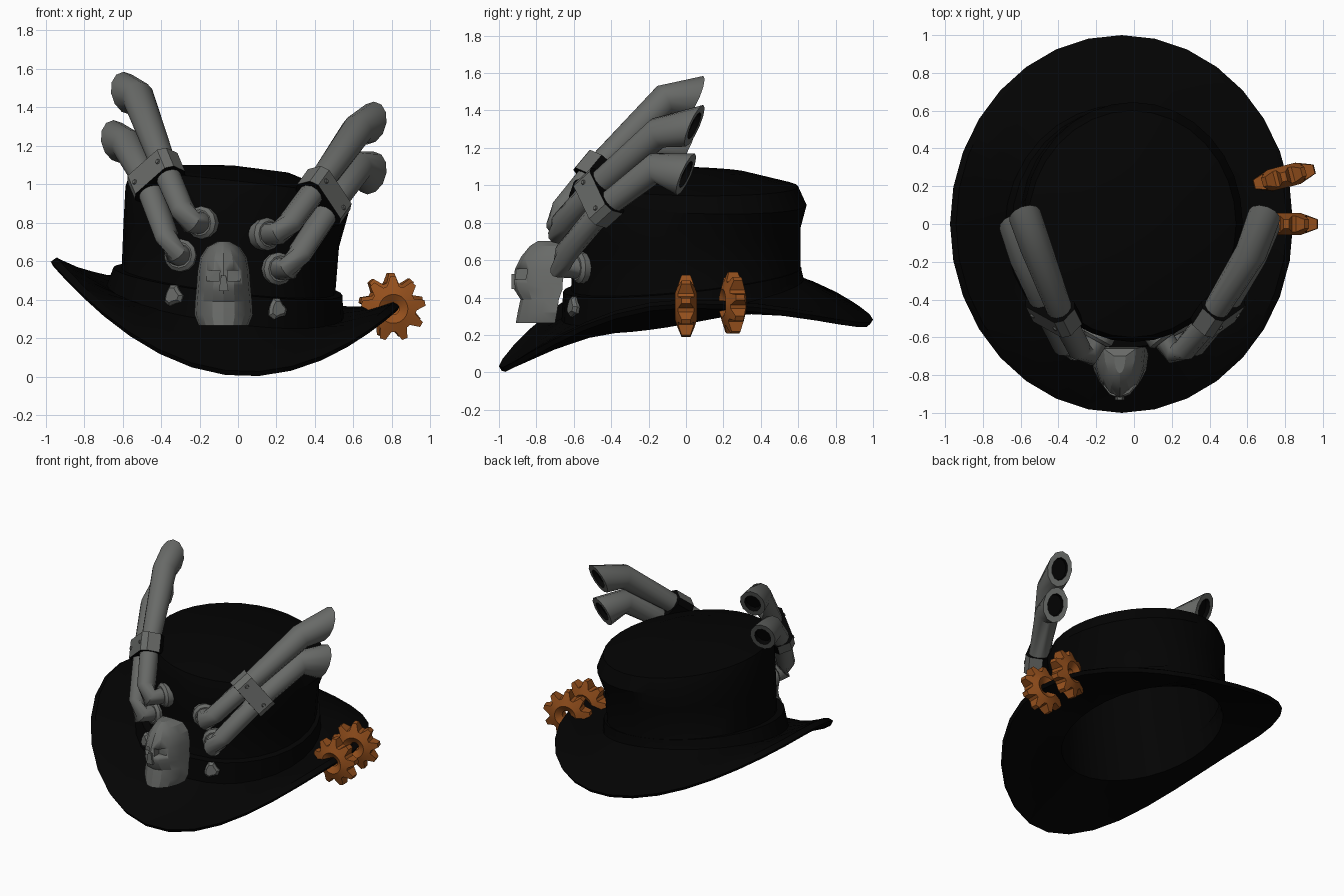
import bpy, bmesh, math
from mathutils import Vector, Matrix

if "Cube" in bpy.data.objects:
    bpy.data.objects.remove(bpy.data.objects["Cube"])

def material(name, rgb):
    m = bpy.data.materials.new(name)
    m.diffuse_color = (*rgb, 1)
    m.use_nodes = True
    m.node_tree.nodes["Principled BSDF"].inputs["Base Color"].default_value = m.diffuse_color
    return m

BLACK = material("black felt", (0.001, 0.001, 0.001))
GREY = material("grey metal", (0.14, 0.145, 0.138))
COPPER = material("copper", (0.30, 0.08, 0.012))

def finish(name, bm, mats, angle=35, rule=None):
    bmesh.ops.recalc_face_normals(bm, faces=bm.faces)
    if rule:
        for f in bm.faces:
            f.material_index = rule(f)
    me = bpy.data.meshes.new(name)
    bm.to_mesh(me)
    bm.free()
    ob = bpy.data.objects.new(name, me)
    bpy.context.collection.objects.link(ob)
    for m in mats:
        me.materials.append(m)
    bpy.context.view_layer.objects.active = ob
    ob.select_set(True)
    bpy.ops.object.shade_smooth_by_angle(angle=math.radians(angle))
    ob.select_set(False)
    return ob

def loft(name, rings, mats, loop=False, angle=35, black_from=None):
    """Skin a list of point rings; spans from black_from on use the second material."""
    bm = bmesh.new()
    vs = [[bm.verts.new(p) for p in r] for r in rings]
    n = len(vs[0])
    pairs = list(zip(vs, vs[1:])) + ([(vs[-1], vs[0])] if loop else [])
    for k, (a, b) in enumerate(pairs):
        for i in range(n):
            f = bm.faces.new((a[i], a[(i + 1) % n], b[(i + 1) % n], b[i]))
            f.material_index = int(black_from is not None and k >= black_from)
    if not loop:
        bm.faces.new(vs[0])
        bm.faces.new(vs[-1]).material_index = int(black_from is not None)
    return finish(name, bm, mats, angle)

# Hat: tilted elliptical rings
N = 32
ANG = [2 * math.pi * i / N for i in range(N)]

def oval(cx, cy, rx, ry, z, tx, ty):
    return [Vector((cx + rx * math.cos(a), cy + ry * math.sin(a),
                    z + tx * rx * math.cos(a) + ty * ry * math.sin(a))) for a in ANG]

def brim_edge(scale, lift):
    pts = []
    for a in ANG:
        c, s = math.cos(a), math.sin(a)
        drop = 0.45 if s < 0 else 0.2
        pts.append(Vector((-0.066 + 0.908 * c * scale, scale * s,
                           0.452 - drop * s * s - 0.115 * c + lift)))
    return pts

def mix(a, b, t):
    return [p.lerp(q, t) for p, q in zip(a, b)]

base = oval(-0.068, -0.01, 0.61, 0.64, 0.39, -0.14, 0.165)
under = oval(-0.065, 0.01, 0.54, 0.55, 0.335, -0.14, 0.185)
top_rim, low_rim = brim_edge(0.965, 0.052), brim_edge(0.985, 0.006)
hat = [low_rim, brim_edge(1.0, 0.03), top_rim, mix(top_rim, base, 0.5), base,
       oval(-0.05, 0, 0.555, 0.612, 0.49, -0.125, 0.13),
       oval(-0.035, 0, 0.56, 0.612, 0.74, -0.12, 0.05),
       oval(-0.005, 0.01, 0.58, 0.635, 0.92, -0.12, -0.04),
       oval(-0.01, 0.0, 0.55, 0.60, 1.005, -0.11, -0.02),
       oval(-0.03, 0, 0.30, 0.33, 1.078, -0.07, -0.03),
       oval(-0.03, 0, 0, 0, 1.098, 0, 0)]
lining = [oval(-0.03, 0, 0, 0, 1.04, 0, 0),
          oval(-0.03, 0, 0.50, 0.55, 0.965, -0.11, -0.02),
          oval(-0.04, 0, 0.52, 0.56, 0.70, -0.12, 0.05),
          under, mix(under, low_rim, 0.5)]
bm = bmesh.new()
rows = [[bm.verts.new(p) for p in r] for r in hat + lining]
for k, (a, b) in enumerate(zip(rows, rows[1:] + rows[:1])):
    if k != len(hat) - 1:                       # crown and lining each close at their centre
        for i in range(N):
            j = (i + 1) % N
            bm.faces.new((a[i], a[j], b[j], b[i]))
bmesh.ops.remove_doubles(bm, verts=bm.verts, dist=1e-5)
finish("hat", bm, [BLACK])

# Hat band around the crown, standing off most at the front
loft("hat_band", [oval(-0.065, -0.02, 0.54, 0.57, 0.42, -0.14, 0.165),
                  oval(-0.067, -0.02, 0.617, 0.645, 0.385, -0.14, 0.165),
                  oval(-0.053, -0.02, 0.595, 0.637, 0.495, -0.12, 0.10),
                  oval(-0.045, -0.02, 0.54, 0.57, 0.495, -0.12, 0.10)], [BLACK], loop=True)

# Pipes
def circle(center, direction, r, n=12, tall=1.0):
    d = Vector(direction).normalized()
    u = d.cross(Vector((0, 0, 1))).normalized()
    w = d.cross(u) * tall
    return [center + r * (math.cos(t) * u + math.sin(t) * w)
            for t in (2 * math.pi * i / n for i in range(n))]

def pipe(name, pts):
    pts = [Vector(p) for p in pts]
    mouth = Vector((0.3 * math.copysign(1, pts[-1].x), 0.85, -0.4)).normalized()
    radii = [0.06, 0.062, 0.064, 0.066, 0.084]
    rings = []
    for i, p in enumerate(pts[:-1]):
        d = (pts[i + 1] - p).normalized()
        if i:
            d += (p - pts[i - 1]).normalized()
        rings.append(circle(p, d, radii[i]))
    # slanted oval mouth with a dark bore
    end = pts[-1]
    rings += [circle(end, mouth, 0.087, tall=1.4), circle(end, mouth, 0.056, tall=1.4),
              circle(end - 0.03 * mouth, mouth, 0.052, tall=1.4)]
    loft(name, rings, [GREY, BLACK], black_from=len(rings) - 2, angle=50)
    # wall flange
    d = (pts[1] - pts[0]).normalized()
    loft(name + "_flange", [circle(pts[0] + d * t, d, r) for t, r in
                            ((-0.05, 0.083), (0.005, 0.086), (0.022, 0.068))], [GREY])

pipe("right_upper_pipe", [(.15, -.60, .74), (.21, -.68, .745), (.27, -.66, .80),
                          (.41, -.49, .985), (.62, -.15, 1.28), (.69, .045, 1.318)])
pipe("right_lower_pipe", [(.21, -.57, .56), (.26, -.67, .56), (.32, -.64, .64),
                          (.48, -.44, .88), (.62, -.17, 1.09), (.69, 0, 1.058)])
pipe("left_upper_pipe", [(-.19, -.60, .80), (-.24, -.69, .80), (-.29, -.66, .87),
                         (-.38, -.49, 1.08), (-.52, -.12, 1.455), (-.578, .045, 1.473)])
pipe("left_lower_pipe", [(-.30, -.57, .63), (-.33, -.67, .64), (-.37, -.64, .73),
                         (-.47, -.44, 1.0), (-.575, -.18, 1.205), (-.63, 0, 1.222)])

# Straps clamping each pair of pipes, with rivets
def strap(name, a, b, along):
    a, b, d = Vector(a), Vector(b), Vector(along).normalized()
    w = (b - a) - d * (b - a).dot(d)
    half = w.length / 2 + 0.08
    w.normalize()
    out = d.cross(w)
    if out.y > 0:
        out = -out
    m = Matrix((w, d, out)).transposed().to_4x4()
    m.translation = (a + b) / 2
    bm = bmesh.new()
    bmesh.ops.create_cube(bm, size=1)
    bmesh.ops.scale(bm, vec=(half * 2, 0.13, 0.16), verts=bm.verts)
    edges = [e for e in bm.edges if abs((e.verts[0].co - e.verts[1].co).y) > 0.1]
    bmesh.ops.bevel(bm, geom=edges, offset=0.035, segments=1, affect='EDGES')
    bmesh.ops.transform(bm, matrix=m, verts=bm.verts)
    finish(name, bm, [GREY, BLACK], 30,
           lambda f: int(abs(f.normal.dot(d)) > 0.9 or f.normal.dot(out) < -0.3))
    for i, k in enumerate((-0.6, 0.6)):
        p = m.translation + w * half * k + out * 0.078
        loft(f"{name}_rivet_{i}", [circle(p, out, 0.015, 8), circle(p + out * 0.01, out, 0.01, 8)], [GREY])

strap("right_strap", (.41, -.49, .985), (.48, -.44, .88), (.36, .55, .5))
strap("left_strap", (-.38, -.49, 1.08), (-.47, -.44, 1.0), (-.25, .5, .6))

# Skull ornament: flat-backed half ovals from jaw to cranium (z, half width, front y, back y)
slices = [(.265, .13, -.91, -.70), (.32, .152, -.90, -.69), (.39, .148, -.885, -.68),
          (.445, .143, -.92, -.66), (.475, .14, -.925, -.66), (.55, .135, -.915, -.65),
          (.62, .122, -.88, -.65), (.675, .085, -.835, -.66), (.703, .03, -.79, -.70)]
skull = [[(-.075 + w * math.cos(t), b - (b - f) * math.sin(t), z)
          for t in (math.pi * i / 8 for i in range(9))] for z, w, f, b in slices]
skull_ob = loft("skull", skull, [GREY], angle=22)

def block(name, loc, size, top=1.0):
    x, y, z = loc
    sx, sy, sz = (v / 2 for v in size)
    rings = [[(x + i * sx * k, y + j * sy, z + s * sz) for i, j in ((-1, -1), (1, -1), (1, 1), (-1, 1))]
             for s, k in ((-1, 1), (1, top))]
    return loft(name, rings, [GREY])

block("skull_nose", (-.075, -.915, .485), (.05, .035, .08), 0.5)
for side, x in (("left", -.13), ("right", -.02)):     # eye sockets
    cutter = block(side + "_socket_cutter", (x, -.90, .525), (.065, .10, .055), 1.1)
    cutter.hide_render = True
    cutter.hide_viewport = True
    mod = skull_ob.modifiers.new(side + "_socket", 'BOOLEAN')
    mod.operation = 'DIFFERENCE'
    mod.object = cutter

# Metal studs breaking through the band
def stud(name, x, y, z, r):
    n = Vector(((x + 0.055) / 0.61, y / 0.65, 0.1)).normalized()
    p = Vector((x, y, z))
    rings = []
    for t, k in ((-0.04, 1), (0.008, 1), (0.026, .7)):
        ring = circle(p + n * t, n, r * k, 10)
        rings.append([q.lerp(p + n * t, 0.25 * (i % 3 == 0)) for i, q in enumerate(ring)])
    loft(name, rings, [GREY], angle=20)

for name, x, z in (("left_stud", -.335, .42), ("right_stud", .20, .35)):
    c = (x + 0.06) / 0.605
    stud(name, x, -.02 - .64 * math.sqrt(1 - c * c), z, 0.058)

# Gears on the right brim: thick hub, teeth tapering to thin tips
def gear(name, loc, turn, teeth=9):
    bm = bmesh.new()
    n = teeth * 4
    prof = [[] for _ in range(6)]
    for i in range(n):
        tooth = i % 4 in (0, 1)
        a = 2 * math.pi * i / n + 0.1
        r, half = (0.168, 0.024) if tooth else (0.12, 0.042)
        for k, (rad, h) in enumerate(((0.03, -.03), (0.075, -.058), (r, -half),
                                      (r, half), (0.075, .058), (0.03, .03))):
            prof[k].append(bm.verts.new((rad * math.cos(a), h, rad * math.sin(a))))
    for k in range(6):
        a, b = prof[k], prof[(k + 1) % 6]
        for i in range(n):
            j = (i + 1) % n
            bm.faces.new((a[i], a[j], b[j], b[i]))
    bmesh.ops.transform(bm, verts=bm.verts,
                        matrix=Matrix.Translation(loc) @ Matrix.Rotation(turn, 4, 'Z'))
    finish(name, bm, [COPPER], 15)

gear("front_gear", (.808, 0, .352), 0.0)
gear("rear_gear", (.795, .25, .37), 0.25)
